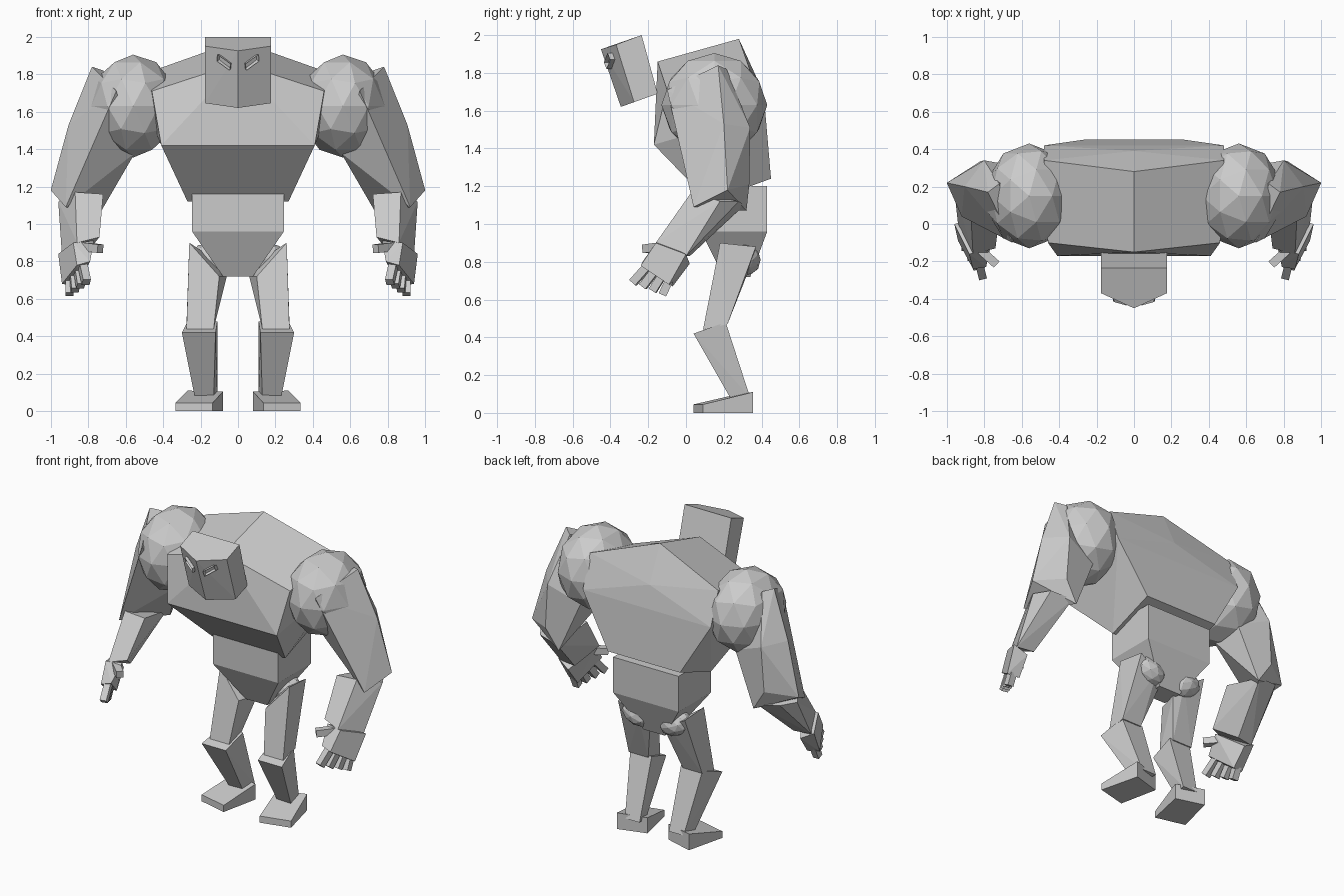
import bpy
import bmesh
from mathutils import Vector, Matrix

if "Cube" in bpy.data.objects:
    bpy.data.objects.remove(bpy.data.objects["Cube"], do_unlink=True)

# One plain stone grey for the whole figure
GREY = (0.6, 0.6, 0.6, 1)
grey = bpy.data.materials.new("stone_grey")
grey.use_nodes = True
grey.diffuse_color = GREY
grey.node_tree.nodes["Principled BSDF"].inputs["Base Color"].default_value = GREY


def finish(name, bm):
    """Turn a bmesh into a flat shaded grey object."""
    bmesh.ops.recalc_face_normals(bm, faces=bm.faces[:])
    mesh = bpy.data.meshes.new(name)
    bm.to_mesh(mesh)
    bm.free()
    mesh.materials.append(grey)
    obj = bpy.data.objects.new(name, mesh)
    bpy.context.collection.objects.link(obj)
    return obj


def hull_mesh(points):
    """Convex block through the given corner points."""
    bm = bmesh.new()
    for p in points:
        bm.verts.new(p)
    result = bmesh.ops.convex_hull(bm, input=bm.verts[:])
    inside = {g for g in result["geom_interior"] + result["geom_unused"]
              if isinstance(g, bmesh.types.BMVert)}
    bmesh.ops.delete(bm, geom=list(inside), context="VERTS")
    bmesh.ops.dissolve_limit(bm, angle_limit=0.05, verts=bm.verts[:], edges=bm.edges[:])
    bmesh.ops.recalc_face_normals(bm, faces=bm.faces[:])
    return bm


def flip(points, side):
    return [(x * side, y, z) for x, y, z in points]


def centre_block(name, half):
    """Block that is symmetric about x = 0, from its left half."""
    middle = [p for p in half if p[0] == 0]
    outer = [p for p in half if p[0] != 0]
    return finish(name, hull_mesh(middle + outer + flip(outer, -1)))


def side_block(name, side, points):
    return finish(name, hull_mesh(flip(points, side)))


def ball(name, side, centre, radii, tilt=0):
    """Faceted low-poly ellipsoid."""
    bm = bmesh.new()
    place = (Matrix.Translation((centre[0] * side, centre[1], centre[2]))
             @ Matrix.Rotation(tilt * side, 4, "Y")
             @ Matrix.Diagonal((*radii, 1)))
    bmesh.ops.create_icosphere(bm, subdivisions=2, radius=1, matrix=place)
    return finish(name, bm)


def bar(name, side, start, end, width):
    """Square bar between two points, used for fingers."""
    a, b = (Vector(p) for p in flip([start, end], side))
    along = b - a
    place = (Matrix.Translation((a + b) / 2)
             @ along.to_track_quat("Z", "Y").to_matrix().to_4x4()
             @ Matrix.Diagonal((width, width, along.length, 1)))
    bm = bmesh.new()
    bmesh.ops.create_cube(bm, size=1, matrix=place)
    return finish(name, bm)


# Barrel torso with a hunched back
centre_block("torso", [
    (0, -.15, 1.86), (.46, -.1, 1.71), (.41, -.17, 1.42), (.27, .12, 1.12),
    (0, .28, 1.98), (.48, .34, 1.81), (0, .39, 1.74), (.48, .42, 1.59),
    (.27, .45, 1.24),
])

# Waist box tapering down to the pelvis
centre_block("waist", [
    (.245, .08, 1.2), (.245, .43, 1.2), (.245, .08, .96), (.245, .43, .96),
    (.08, .2, .72), (.08, .34, .72),
])

# Wedge-fronted head, tipped forward
centre_block("head", [
    (0, -.45, 1.925), (0, -.345, 1.62), (.175, -.37, 1.95), (.175, -.275, 1.645),
    (.175, -.235, 2), (.175, -.15, 1.69),
])


def face_depth(x, z):
    """The y of the sloping face on the left half of the head."""
    return -.45 + .52 * x - .344 * (z - 1.925)


def eye(name, side):
    """Slanted eye frame with a sunken middle."""
    outline = [(.04, 1.855), (.11, 1.905), (.113, 1.87), (.045, 1.82)]
    points = [(x, face_depth(x, z) + d, z) for x, z in outline for d in (-.03, .02)]
    bm = hull_mesh(flip(points, side))
    front = min(bm.faces, key=lambda f: f.normal.y)
    bmesh.ops.inset_region(bm, faces=[front], thickness=.005, depth=-.02)
    return finish(name, bm)


for side, label in ((1, "left"), (-1, "right")):
    eye(label + "_eye", side)

    # Shoulder and arm
    ball(label + "_shoulder", side, (.56, .15, 1.63), (.235, .28, .275))
    side_block(label + "_upper_arm", side, [
        (.78, .17, 1.84), (.65, -.1, 1.71), (.72, .215, 1.82), (.905, .2, 1.53),
        (.8, .34, 1.51), (1, .22, 1.18), (.92, .04, 1.09), (.82, .335, 1.21),
        (.73, .32, 1.07), (.55, .1, 1.38), (.58, .3, 1.42),
    ])
    side_block(label + "_forearm", side, [
        (.72, .03, 1.16), (.87, .03, 1.17), (.96, .18, 1.12), (.9, .28, 1.12),
        (.75, .31, 1.1), (.74, -.13, .93), (.86, -.16, .9), (.94, 0, .83),
        (.82, .02, .83),
    ])

    # Hand, with the fingers fanned along the knuckles
    side_block(label + "_palm", side, [
        (.77, -.14, .91), (.88, -.16, .9), (.96, 0, .84), (.87, .02, .79),
        (.79, -.23, .8), (.86, -.24, .78), (.94, -.09, .68), (.86, -.07, .67),
    ])
    knuckle, last_knuckle = Vector((.83, -.2, .78)), Vector((.9, -.09, .7))
    tip, last_tip = Vector((.81, -.28, .69)), Vector((.9, -.125, .625))
    for i in range(4):
        t = i / 3
        bar(f"{label}_finger_{i + 1}", side, knuckle.lerp(last_knuckle, t),
            tip.lerp(last_tip, t), .043)
    bar(label + "_thumb", side, (.83, -.13, .88), (.735, -.215, .868), .045)

    # Leg and buttock
    ball(label + "_buttock", side, (.14, .31, .81), (.115, .085, .08), -.4)
    side_block(label + "_thigh", side, [
        (.1, .15, .72), (.06, .3, .72), (.11, .35, .8), (.26, .18, .9),
        (.25, .37, .88), (.13, .09, .44), (.13, .22, .47), (.275, .09, .44),
        (.275, .22, .47),
    ])
    side_block(label + "_shin", side, [
        (.12, .04, .42), (.3, .04, .42), (.11, .21, .48), (.27, .21, .48),
        (.13, .24, .07), (.23, .24, .07), (.11, .34, .08), (.22, .34, .08),
    ])

    # Wedge foot turned outward
    sole = [(.135, .04, .045), (.335, .09, .045), (.27, .355, .11), (.08, .3, .105)]
    side_block(label + "_foot", side, sole + [(x, y, 0) for x, y, z in sole])
